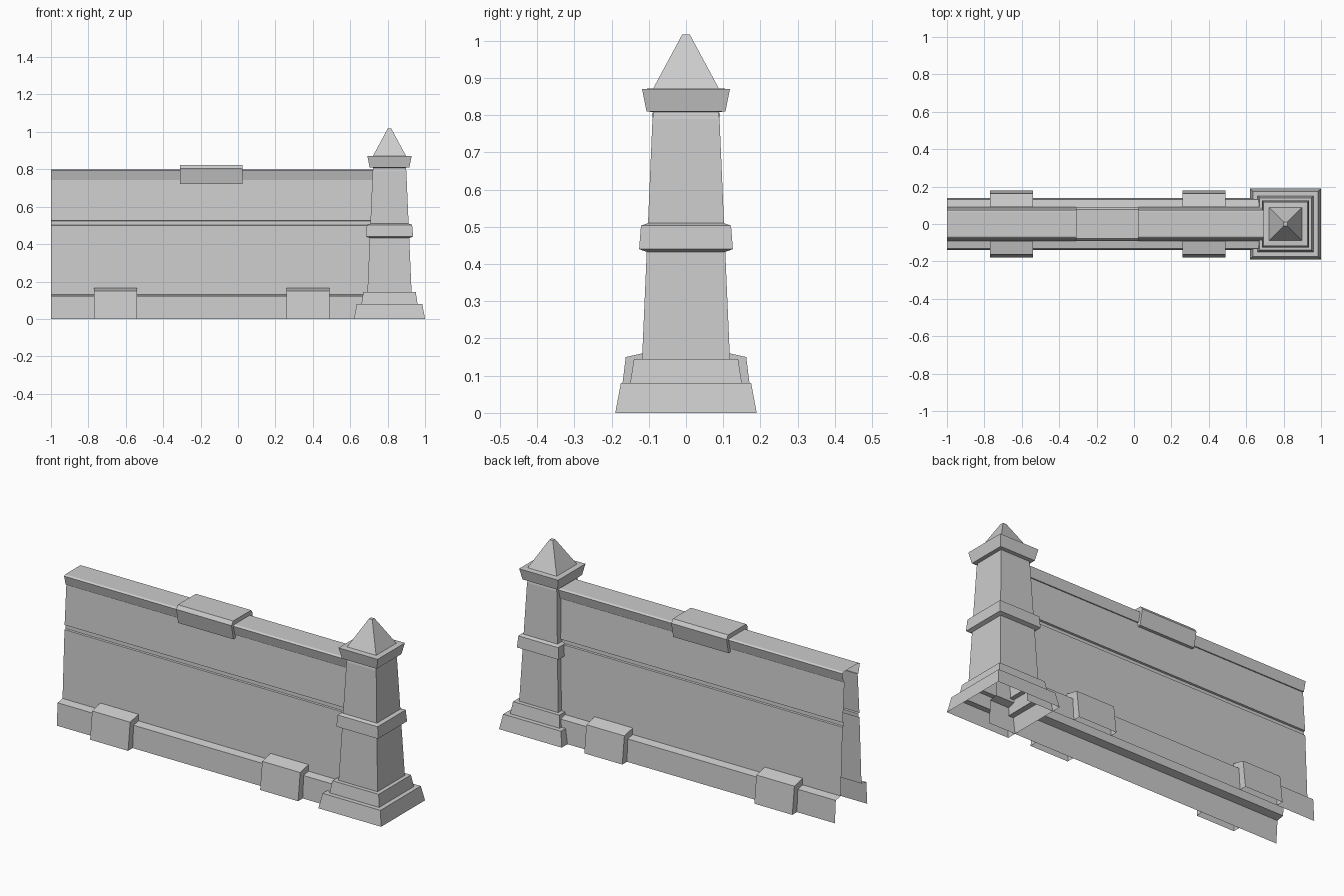
import bpy
import bmesh

cube = bpy.data.objects.get("Cube")
if cube:
    bpy.data.objects.remove(cube, do_unlink=True)

stone = bpy.data.materials.new("grey stone")
stone.use_nodes = True
GREY = (0.6, 0.6, 0.6, 1)
stone.diffuse_color = GREY
stone.node_tree.nodes["Principled BSDF"].inputs["Base Color"].default_value = GREY


def finish(name, bm):
    mesh = bpy.data.meshes.new(name)
    bm.to_mesh(mesh)
    bm.free()
    mesh.materials.append(stone)
    obj = bpy.data.objects.new(name, mesh)
    bpy.context.collection.objects.link(obj)
    return obj


def extrude_x(name, profile, x0, x1, ends=False):
    """Sweep a (y, z) profile, ordered from +y over the top to -y, along x."""
    bm = bmesh.new()
    a = [bm.verts.new((x0, y, z)) for y, z in profile]
    b = [bm.verts.new((x1, y, z)) for y, z in profile]
    for i in range(len(profile) - 1):
        bm.faces.new((a[i], a[i + 1], b[i + 1], b[i]))
    if ends:
        bm.faces.new(a[::-1])
        bm.faces.new(b)
    bm.normal_update()
    return finish(name, bm)


def mirrored(half):
    return half + [(-y, z) for y, z in reversed(half)]


def square_stack(name, rings, top=False):
    """Stack square rings given as (half width, z) around the pillar axis."""
    bm = bmesh.new()
    loops = []
    for r, z in rings:
        loops.append([bm.verts.new((PILLAR_X + sx * r, sy * r, z))
                      for sx, sy in ((-1, -1), (1, -1), (1, 1), (-1, 1))])
    for low, high in zip(loops, loops[1:]):
        for i in range(4):
            j = (i + 1) % 4
            bm.faces.new((low[i], low[j], high[j], high[i]))
    if top:
        bm.faces.new(loops[-1])
    bm.normal_update()
    return finish(name, bm)


PILLAR_X = 0.81
WALL = (-1.0, 0.78)

# Wall: hollow shells, open at the bottom and at the ends
plinth = [(0.14, 0), (0.132, 0.122), (0.09, 0.13)]
panel = [(0.09, 0.13), (0.073, 0.5), (0.063, 0.502),
         (0.062, 0.523), (0.072, 0.525), (0.057, 0.742)]
coping = [(0.057, 0.742), (0.063, 0.742), (0.076, 0.794), (0.066, 0.8)]
extrude_x("wall_body", mirrored(plinth + panel[1:] + coping[1:]), *WALL)

# Raised block on the coping
block = [(0.055, 0.722), (0.075, 0.722), (0.092, 0.803), (0.078, 0.823)]
extrude_x("coping_block", mirrored(block), -0.31, 0.025, ends=True)

# Footing blocks on both sides of the plinth
foot = [(0.18, 0), (0.162, 0.15), (0.09, 0.166), (0.09, 0.13), (0.132, 0.122), (0.14, 0)]
for label, x in (("right", -0.655), ("left", 0.375)):
    extrude_x(f"back_foot_{label}", foot, x - 0.115, x + 0.115, ends=True)
    flipped = [(-y, z) for y, z in reversed(foot)]
    extrude_x(f"front_foot_{label}", flipped, x - 0.115, x + 0.115, ends=True)

# Pillar
square_stack("pillar_base", [(0.19, 0), (0.175, 0.08), (0.145, 0.08)])
square_stack("pillar_step", [(0.15, 0.08), (0.14, 0.145), (0.115, 0.145)])
square_stack("pillar_shaft", [(0.118, 0.145), (0.09, 0.79), (0.086, 0.81)])
square_stack("pillar_band", [(0.104, 0.432), (0.126, 0.44), (0.121, 0.503), (0.099, 0.511)])
square_stack("pillar_cap", [(0.086, 0.808), (0.106, 0.81), (0.118, 0.87), (0.088, 0.872)])
square_stack("pillar_spire", [(0.088, 0.872), (0.01, 1.017)], top=True)
